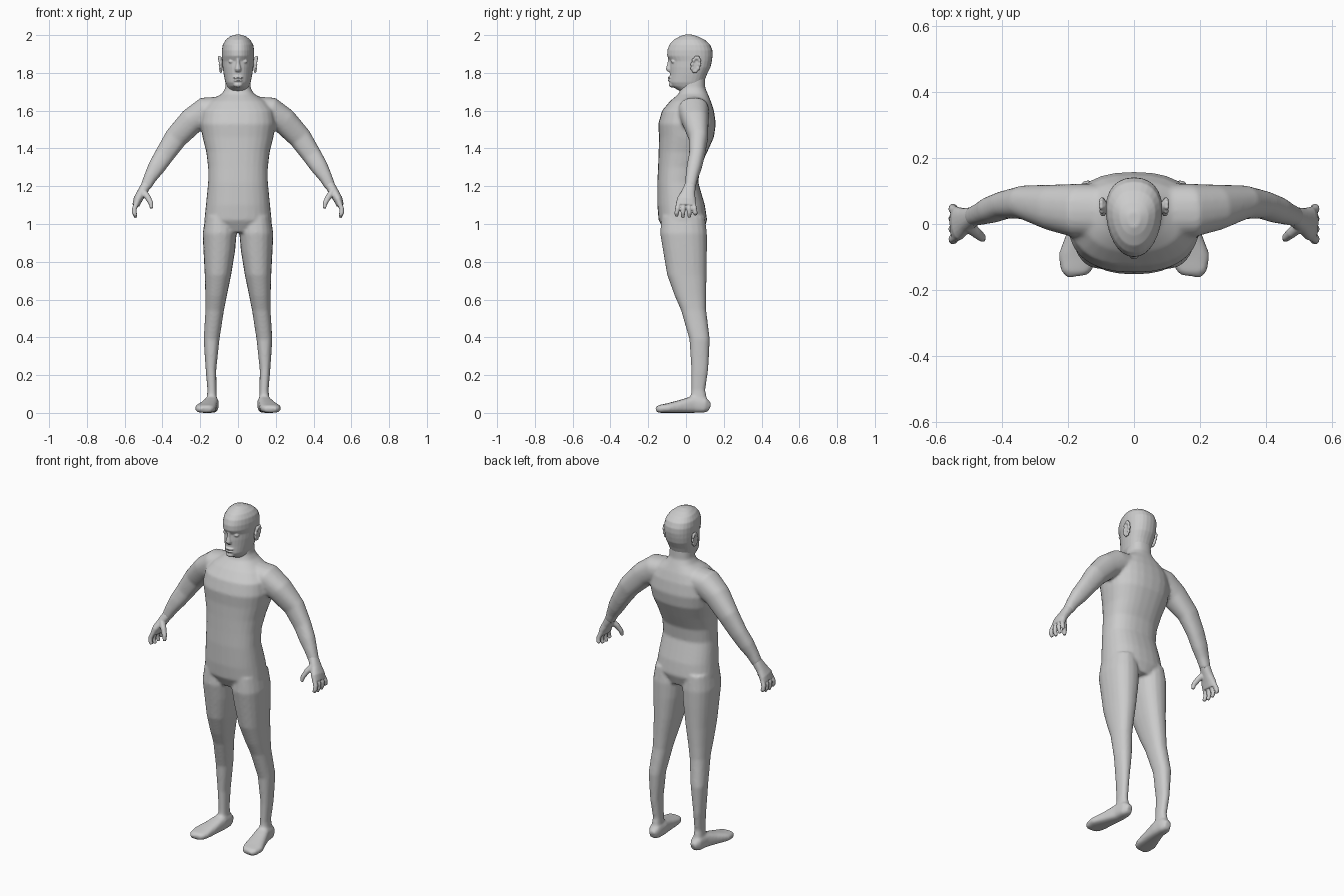
import bpy, bmesh, math
from mathutils import Vector, Matrix

skin = bpy.data.materials.new("plain grey skin")
skin.diffuse_color = (0.6, 0.6, 0.6, 1)


def loft(bm, rings, ref=(0, 1, 0), flat=False, power=2.3, taper=0.0, n=20):
    """Skin closed rings (x, y, z, half width, half depth) along their centres."""
    pts = [Vector(r[:3]) for r in rings]
    loops = []
    for i, r in enumerate(rings):
        d = Vector((0, 0, 1)) if flat else (pts[min(i + 1, len(pts) - 1)] - pts[max(i - 1, 0)]).normalized()
        u = Vector(ref).cross(d).normalized()
        v = d.cross(u)
        loop = []
        for k in range(n):
            c, s = math.cos(k * math.tau / n), math.sin(k * math.tau / n)
            p = math.copysign(abs(c) ** (2 / power), c)
            q = math.copysign(abs(s) ** (2 / power), s)
            loop.append(bm.verts.new(pts[i] + u * r[3] * p * (1 + taper * q) + v * r[4] * q))
        loops.append(loop)
    faces = [bm.faces.new(loops[0]), bm.faces.new(loops[-1])]
    for a, b in zip(loops, loops[1:]):
        faces += [bm.faces.new((a[k], a[(k + 1) % n], b[(k + 1) % n], b[k])) for k in range(n)]
    bmesh.ops.recalc_face_normals(bm, faces=faces)


def stack(bm, levels, **kw):
    """Upright loft from levels (x, z, front, back, half width)."""
    loft(bm, [(x, (f + b) / 2, z, a, (b - f) / 2) for x, z, f, b, a in levels], flat=True, **kw)


def ball(bm, centre, size, tilt=0.0):
    m = Matrix.Translation(centre) @ Matrix.Rotation(tilt, 4, 'X') @ Matrix.Diagonal((*size, 1))
    bmesh.ops.create_uvsphere(bm, u_segments=16, v_segments=10, radius=1, matrix=m)


def finish(name, bm, voxel, smooth):
    """Fuse overlapping volumes into one smooth skin."""
    me = bpy.data.meshes.new(name)
    bm.to_mesh(me)
    bm.free()
    me.materials.append(skin)
    ob = bpy.data.objects.new(name, me)
    bpy.context.collection.objects.link(ob)
    rm = ob.modifiers.new("fuse", 'REMESH')
    rm.mode, rm.voxel_size, rm.use_smooth_shade = 'VOXEL', voxel, True
    sm = ob.modifiers.new("soften", 'SMOOTH')
    sm.factor, sm.iterations = 0.5, smooth
    return ob


# Body: torso and neck
body = bmesh.new()
stack(body, [(0, .955, -.11, .09, .09), (0, 1.02, -.145, .112, .178), (0, 1.10, -.152, .10, .17),
             (0, 1.22, -.152, .065, .158), (0, 1.30, -.148, .075, .158), (0, 1.38, -.145, .112, .168),
             (0, 1.46, -.143, .148, .188), (0, 1.53, -.147, .158, .20), (0, 1.60, -.127, .148, .19),
             (0, 1.65, -.085, .132, .15), (0, 1.69, -.038, .115, .085), (0, 1.72, -.028, .102, .067),
             (0, 1.79, -.02, .10, .062)], power=2.4, n=28)

for s in (-1, 1):
    # Legs
    stack(body, [(s * .095, 1.04, -.13, .10, .078), (s * .097, .95, -.137, .111, .09),
                 (s * .099, .86, -.122, .111, .084), (s * .106, .73, -.10, .109, .07),
                 (s * .116, .62, -.06, .107, .057), (s * .123, .545, -.027, .107, .049),
                 (s * .14, .39, .018, .126, .042), (s * .143, .23, .028, .118, .028),
                 (s * .138, .12, .028, .102, .024), (s * .14, .03, .02, .12, .03)])
    # Feet
    loft(body, [(s * .135, .127, .03, .018, .022), (s * .138, .10, .04, .034, .04),
                (s * .14, .04, .045, .038, .045), (s * .155, -.03, .034, .047, .034),
                (s * .172, -.10, .025, .057, .025), (s * .175, -.14, .021, .048, .021),
                (s * .173, -.157, .016, .032, .015)], ref=(0, 0, 1), power=2.8)
    # Arms
    loft(body, [(s * .09, .04, 1.605, .07, .08), (s * .17, .04, 1.595, .078, .082),
                (s * .245, .05, 1.545, .07, .07), (s * .33, .066, 1.455, .061, .051),
                (s * .39, .058, 1.365, .052, .042), (s * .432, .043, 1.30, .046, .04),
                (s * .465, .03, 1.245, .035, .033), (s * .49, .022, 1.195, .028, .029)])
finish("body", body, .008, 5)

# Head
head = bmesh.new()
stack(head, [(0, 1.705, -.035, .085, .05), (0, 1.73, -.078, .09, .058), (0, 1.75, -.088, .095, .066),
             (0, 1.79, -.085, .11, .074), (0, 1.83, -.086, .13, .08), (0, 1.862, -.084, .137, .082),
             (0, 1.89, -.10, .141, .084), (0, 1.92, -.099, .14, .084), (0, 1.95, -.088, .128, .079),
             (0, 1.975, -.066, .10, .064), (0, 1.992, -.035, .065, .043), (0, 2.002, -.01, .035, .018)],
      power=2.2, taper=.16, n=28)
# Nose, lips and chin
loft(head, [(0, -.08, 1.885, .008, .014), (0, -.084, 1.85, .010, .014),
            (0, -.086, 1.82, .017, .021), (0, -.08, 1.806, .014, .018)], flat=True)
for z, w in ((1.775, .028), (1.760, .025)):
    ball(head, (0, -.082, z), (w, .015, .007))
ball(head, (0, -.076, 1.737), (.024, .016, .014))
for s in (-1, 1):
    # Eyes
    ball(head, (s * .034, -.066, 1.86), (.017, .014, .010))
finish("head", head, .004, 2)

for s, side in ((-1, "right"), (1, "left")):
    # Ears: tilted oval rim with a hollow
    ear = bmesh.new()
    ball(ear, (s * .089, .05, 1.843), (.009, .021, .042), -.2)
    for k in range(10):
        t = k * math.tau / 10
        ball(ear, (s * (.095 + .004 * math.sin(t)), .052 + .02 * math.cos(t) + .006 * math.sin(t),
                   1.845 + .036 * math.sin(t)), (.008, .009, .012))
    finish(side + "_ear", ear, .004, 2)

    # Hands: palm, four curled fingers and a thumb
    hand = bmesh.new()
    loft(hand, [(s * .482, .024, 1.212, .027, .028), (s * .51, .012, 1.165, .025, .037),
                (s * .53, .002, 1.13, .024, .05), (s * .541, 0, 1.098, .019, .054)])
    for y, tip in ((-.045, 1.042), (-.015, 1.034), (.016, 1.036), (.045, 1.05)):
        loft(hand, [(s * .535, y * .85, 1.115, .013, .013), (s * .549, y, 1.08, .013, .013),
                    (s * .549, y * 1.1, 1.058, .012, .012), (s * .54, y * 1.12, tip, .009, .009)], n=10)
    loft(hand, [(s * .505, -.002, 1.175, .018, .02), (s * .478, -.026, 1.142, .016, .016),
                (s * .461, -.04, 1.11, .013, .013), (s * .457, -.046, 1.083, .009, .009)], n=10)
    finish(side + "_hand", hand, .004, 2)
